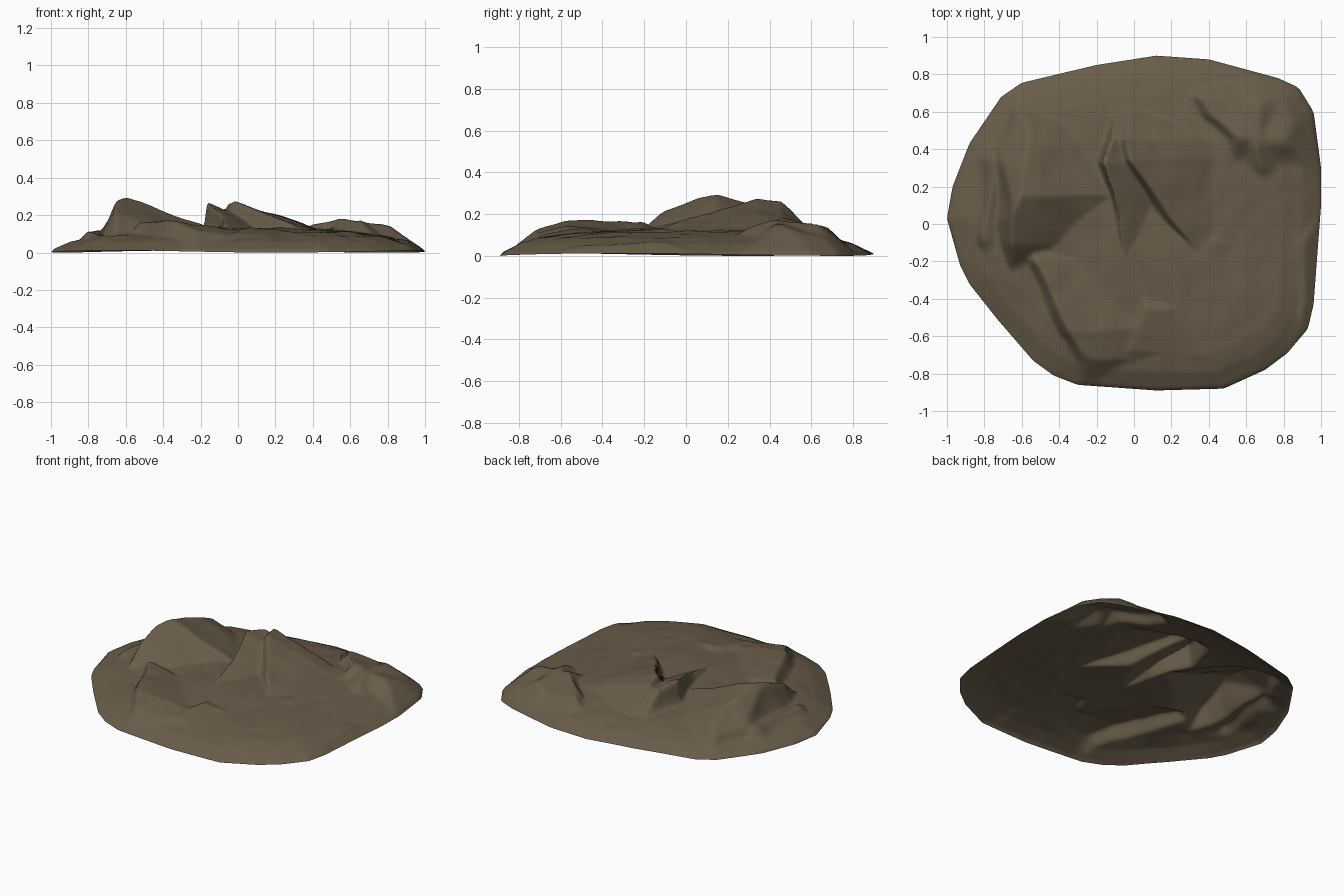
import bpy, bmesh, math
from mathutils import Vector, noise

if "Cube" in bpy.data.objects:
    bpy.data.objects.remove(bpy.data.objects["Cube"])

# Footprint of the rock, counter-clockwise
OUTLINE = [(1, .1), (1, .3), (.96, .6), (.88, .73), (.77, .78), (.4, .88),
           (.12, .9), (-.2, .85), (-.6, .755), (-.71, .68), (-.88, .43),
           (-.97, .2), (-1, .03), (-.93, -.22), (-.88, -.32), (-.73, -.51),
           (-.54, -.73), (-.43, -.81), (-.3, -.86), (.12, -.89), (.48, -.88), (.7, -.78),
           (.82, -.69), (.93, -.56), (.96, -.43)]

# Tilted slabs: crest line (y, x, z) front to back, then west, east, front and back slopes
SLABS = [
    ([(-.1, -.66, .215), (.15, -.63, .315), (.4, -.67, .26), (.52, -.62, .19)], 2.2, .38, .8, 1),
    ([(-.15, -.05, .135), (.2, -.12, .23), (.33, -.155, .268), (.45, -.11, .245)], 4, .38, .2, .9),
    ([(-.15, .33, .13), (-.03, .25, .175), (.35, 0, .275), (.45, -.03, .265)], 1.6, .34, .2, .9),
    ([(.45, .54, .18), (.58, .4, .155), (.68, .35, .14)], 1.3, .12, .6, 1),
    ([(.3, .68, .14), (.42, .66, .175), (.72, .7, .15)], .5, .7, .8, 1.2),
    ([(-.72, -.26, .125), (-.57, -.35, .175), (-.2, -.54, .165)], 1.6, .18, .8, .7),
    ([(-.68, -.03, .11), (-.45, .06, .14)], .9, .12, .6, .3),
    ([(-.5, .5, .1), (-.1, .42, .13)], .5, .13, .3, .3),
    ([(-.1, -.8, .11), (.35, -.76, .125)], 1, .3, .8, .8),
]
SKIRT = [(0, .012), (.1, .06), (.2, .085), (.4, .11), (.7, .128)]


def lerp_table(table, v):
    """Piecewise linear lookup; every entry is (key, values...)."""
    if v <= table[0][0]:
        return table[0][1:]
    for a, b in zip(table, table[1:]):
        if v <= b[0]:
            f = (v - a[0]) / (b[0] - a[0])
            return [p + (q - p) * f for p, q in zip(a[1:], b[1:])]
    return table[-1][1:]


def slab_height(slab, x, y):
    crest, west, east, front, back = slab
    cx, cz = lerp_table(crest, y)
    drop = max(crest[0][0] - y, 0) * front + max(y - crest[-1][0], 0) * back
    dx = x - cx
    return cz - drop - (-dx * west if dx < 0 else dx * east)


def height(x, y, edge):
    # broken crest lines through a small positional wobble
    w = noise.noise_vector(Vector((x * 4, y * 4, 3))) * .025
    h = lerp_table(SKIRT, edge)[0]
    h = max([h] + [slab_height(s, x + w.x, y + w.y) for s in SLABS])
    rough = noise.noise(Vector((x * 5, y * 2.5, 8))) * .01 + noise.noise(Vector((x * 11, y * 8, 1))) * .006
    h += rough * min(1, edge / .15)
    return max(.002, min(h, .012 + edge * .75))


def rim_radius(a):
    """Distance from the centre to the footprint edge in direction a."""
    d = Vector((math.cos(a), math.sin(a)))
    for p, q in zip(OUTLINE, OUTLINE[1:] + OUTLINE[:1]):
        p, q = Vector(p), Vector(q)
        e = q - p
        det = d.x * e.y - d.y * e.x
        if abs(det) < 1e-9:
            continue
        t = (p.x * e.y - p.y * e.x) / det
        s = (p.x * d.y - p.y * d.x) / det
        if t > 0 and -1e-6 <= s <= 1 + 1e-6:
            return t
    return .9


# Rock shell, open underneath: rings that shrink from the rim to the centre
SEGS, RINGS = 240, 90
bm = bmesh.new()
rings = []
radii = [rim_radius(2 * math.pi * j / SEGS) for j in range(SEGS)]
for i in range(RINGS):
    t = 1 - i / RINGS
    ring = []
    for j, r in enumerate(radii):
        a = 2 * math.pi * j / SEGS
        x, y = r * t * math.cos(a), r * t * math.sin(a)
        z = height(x, y, r * (1 - t))
        if i == 0:
            z = .006 + .006 * math.sin(a * 3 + 2.5)
        ring.append(bm.verts.new((x, y, z)))
    rings.append(ring)
for lo, hi in zip(rings, rings[1:]):
    for j in range(SEGS):
        k = (j + 1) % SEGS
        bm.faces.new((lo[j], lo[k], hi[k], hi[j]))
centre = bm.verts.new((0, 0, height(0, 0, .9)))
for j in range(SEGS):
    bm.faces.new((rings[-1][j], rings[-1][(j + 1) % SEGS], centre))

# Soften the cliff edges, keeping the rim in place
inner = [v for ring in rings[1:] for v in ring]
for _ in range(2):
    bmesh.ops.smooth_vert(bm, verts=inner, factor=.5, use_axis_z=True)

# Tall cliffs lean slightly over to the west
for v in inner:
    v.co.x -= .12 * max(0, v.co.z - .17)

mesh = bpy.data.meshes.new("rock_outcrop")
bm.to_mesh(mesh)
bm.free()
rock = bpy.data.objects.new("rock_outcrop", mesh)
bpy.context.collection.objects.link(rock)

# Brown stone
stone = bpy.data.materials.new("brown stone")
stone.diffuse_color = (.14, .108, .067, 1)
stone.use_nodes = True
stone.node_tree.nodes["Principled BSDF"].inputs["Base Color"].default_value = stone.diffuse_color
mesh.materials.append(stone)

bpy.context.view_layer.objects.active = rock
rock.select_set(True)
bpy.ops.object.shade_smooth_by_angle(angle=math.radians(50))
